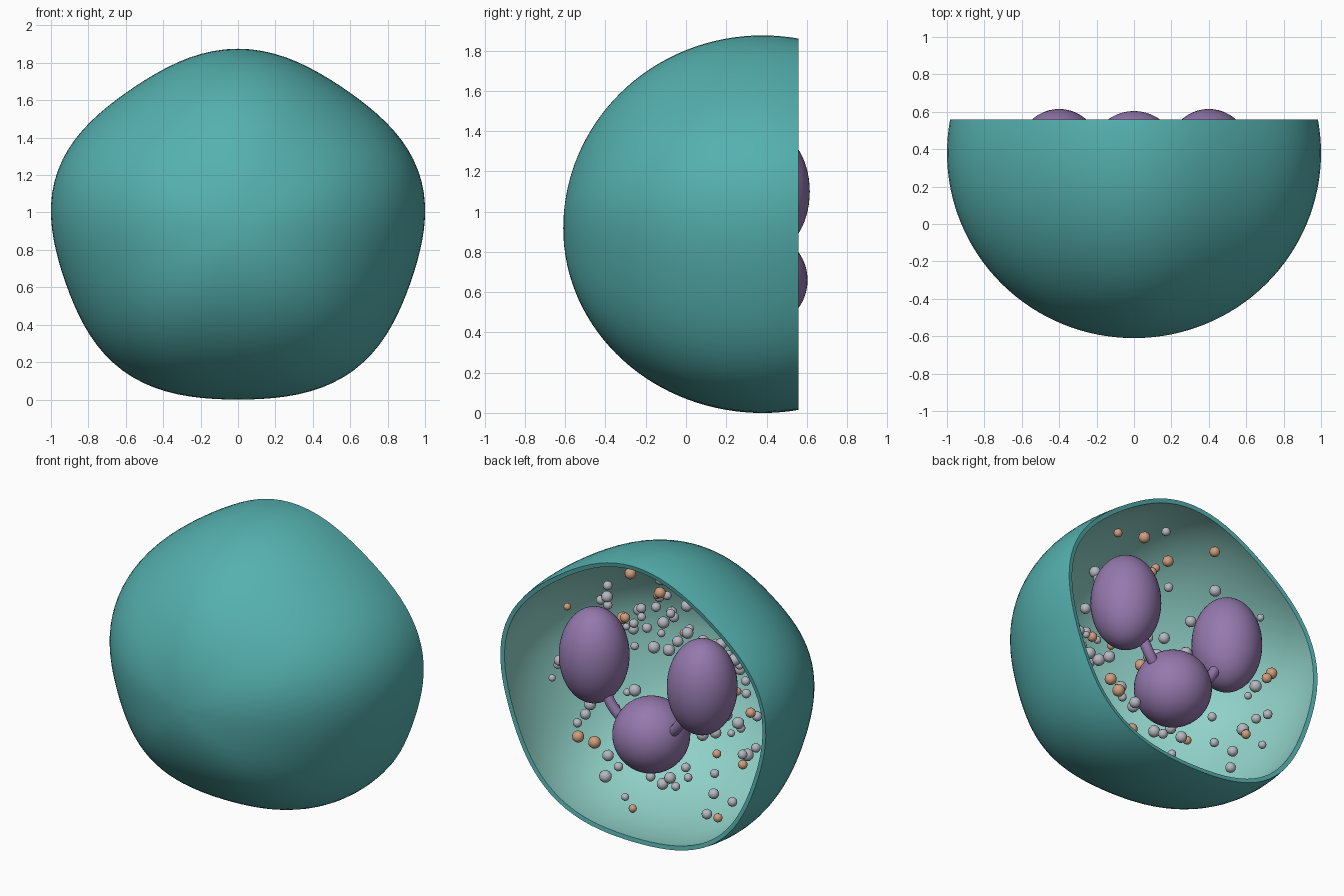
import bpy, bmesh, math, random
from mathutils import Vector, Matrix

random.seed(7)
cube = bpy.data.objects.get("Cube")
if cube:
    bpy.data.objects.remove(cube, do_unlink=True)

CENTRE = Vector((0, 0.38, 0.917))
CUT_Y = 0.56


def material(name, rgb):
    mat = bpy.data.materials.new(name)
    mat.use_nodes = True
    mat.diffuse_color = (*rgb, 1)
    mat.node_tree.nodes["Principled BSDF"].inputs["Base Color"].default_value = (*rgb, 1)
    return mat


teal = material("teal membrane", (0.09, 0.44, 0.43))
mint = material("pale mint lining", (0.28, 0.64, 0.58))
purple = material("purple nucleus", (0.30, 0.19, 0.42))
grey = material("grey granule", (0.46, 0.48, 0.53))
orange = material("orange granule", (0.62, 0.34, 0.21))


def add_object(name, bm, *mats):
    mesh = bpy.data.meshes.new(name)
    bm.to_mesh(mesh)
    bm.free()
    obj = bpy.data.objects.new(name, mesh)
    bpy.context.collection.objects.link(obj)
    for mat in mats:
        mesh.materials.append(mat)
    return obj


def smooth(obj):
    bpy.ops.object.select_all(action='DESELECT')
    obj.select_set(True)
    bpy.context.view_layer.objects.active = obj
    bpy.ops.object.shade_smooth_by_angle(angle=math.radians(40))


# Membrane: gently five-lobed sphere, cut open at the back
bm = bmesh.new()
bmesh.ops.create_uvsphere(bm, u_segments=96, v_segments=64, radius=1,
                          matrix=Matrix.Rotation(math.pi / 2, 4, 'X'))
for v in bm.verts:
    n = v.co.normalized()
    wave = 0.022 * (1 - n.y ** 2) * math.cos(5 * math.atan2(n.x, n.z))
    v.co = CENTRE + Vector((n.x * 0.995, n.y * 0.99, n.z * 0.938)) * (1 + wave)
bmesh.ops.bisect_plane(bm, geom=bm.verts[:] + bm.edges[:] + bm.faces[:],
                       plane_co=(0, CUT_Y, 0), plane_no=(0, 1, 0), clear_outer=True)
bmesh.ops.recalc_face_normals(bm, faces=bm.faces[:])
# Make sure the normals point away from the centre
face = min(bm.faces, key=lambda f: f.calc_center_median().y)
if face.normal.y > 0:
    bmesh.ops.reverse_faces(bm, faces=bm.faces[:])
membrane = add_object("cell_membrane", bm, teal, mint)
bpy.context.view_layer.objects.active = membrane
wall = membrane.modifiers.new("wall", 'SOLIDIFY')
wall.thickness = 0.028
wall.offset = -1
wall.material_offset = 1
wall.material_offset_rim = 0
bpy.ops.object.modifier_apply(modifier="wall")
smooth(membrane)

# Nucleus lobes: two upright ovals and one round lobe below
lobes = [("left_lobe", Vector((0.4, 0.40, 1.10)), Vector((0.215, 0.215, 0.31))),
         ("right_lobe", Vector((-0.4, 0.40, 1.10)), Vector((0.215, 0.215, 0.31))),
         ("lower_lobe", Vector((0, 0.367, 0.66)), Vector((0.237, 0.237, 0.237)))]
for name, pos, size in lobes:
    bm = bmesh.new()
    bmesh.ops.create_uvsphere(bm, u_segments=48, v_segments=32, radius=1,
                              matrix=Matrix.Translation(pos) @ Matrix.Diagonal((*size, 1)))
    smooth(add_object("nucleus_" + name, bm, purple))

# Curved bridges joining the lobes
bridge = [(0.36, 0.41, 1.0), (0.30, 0.425, 0.895), (0.21, 0.42, 0.765), (0.08, 0.38, 0.68)]
for name, side in (("left_bridge", 1), ("right_bridge", -1)):
    curve = bpy.data.curves.new(name, 'CURVE')
    curve.dimensions = '3D'
    curve.bevel_depth = 0.033
    curve.bevel_resolution = 5
    curve.use_fill_caps = True
    spline = curve.splines.new('BEZIER')
    spline.bezier_points.add(len(bridge) - 1)
    for point, (x, y, z) in zip(spline.bezier_points, bridge):
        point.co = (side * x, y, z)
        point.handle_left_type = point.handle_right_type = 'AUTO'
    curve.materials.append(purple)
    bpy.context.collection.objects.link(bpy.data.objects.new("nucleus_" + name, curve))


# Granules: small balls scattered in the hollow, clear of the nucleus
def in_lobe(p):
    return any(sum(((p[i] - pos[i]) / (size[i] + 0.05)) ** 2 for i in range(3)) < 1
               for _, pos, size in lobes)


def scatter(name, mat, count):
    bm = bmesh.new()
    placed = 0
    while placed < count:
        d = Vector([random.gauss(0, 1) for _ in range(3)]).normalized()
        p = CENTRE + d * random.uniform(0.5, 0.88)
        if p.y > 0.42 or in_lobe(p):
            continue
        bmesh.ops.create_icosphere(bm, subdivisions=2, radius=random.uniform(0.022, 0.04),
                                   matrix=Matrix.Translation(p))
        placed += 1
    obj = add_object(name, bm, mat)
    smooth(obj)


scatter("grey_granules", grey, 100)
scatter("orange_granules", orange, 38)
